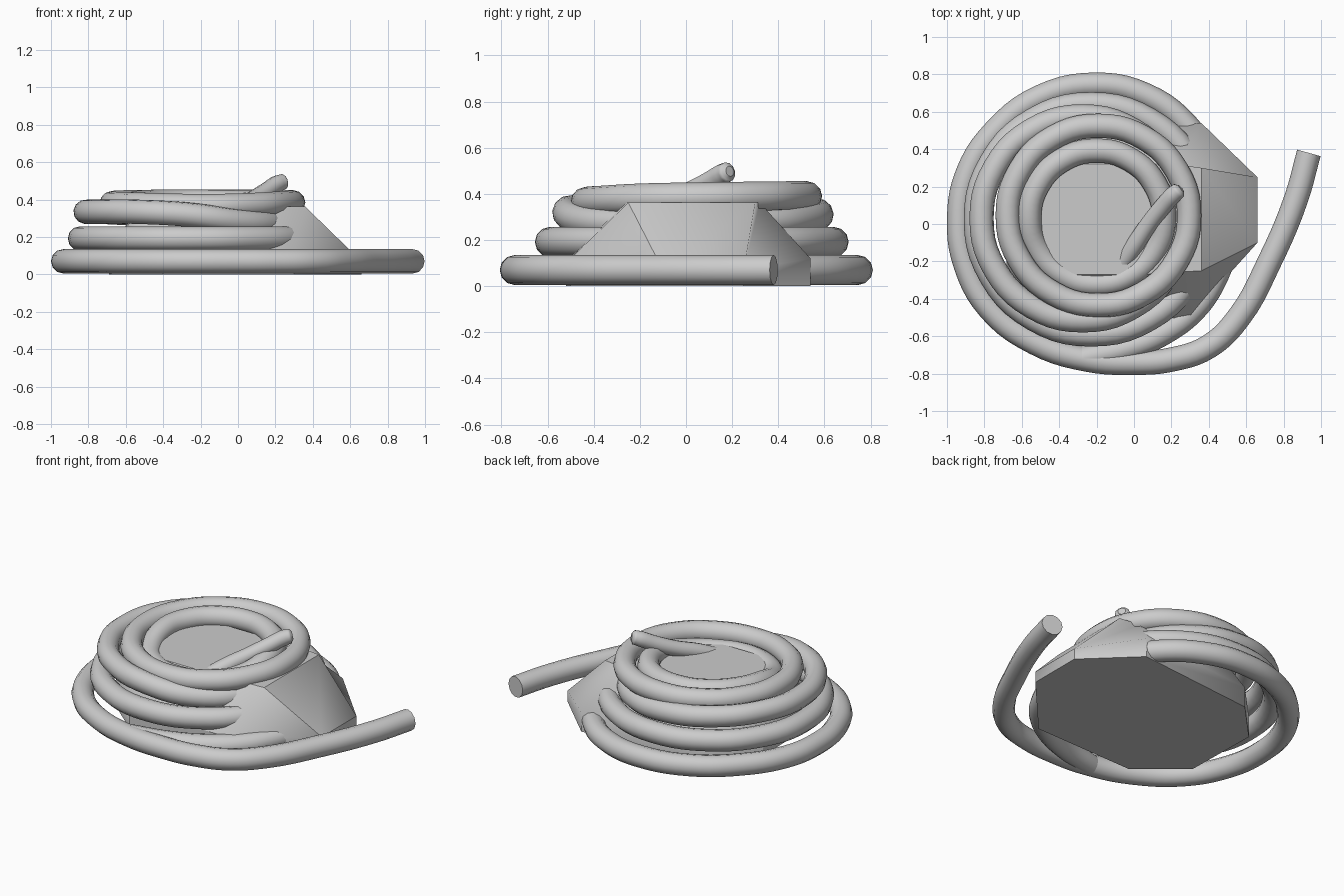
import bpy, bmesh, math

if "Cube" in bpy.data.objects:
    bpy.data.objects.remove(bpy.data.objects["Cube"])

R = 0.065  # rope radius


def rope(name, pts, cyclic=False, radii=None):
    cu = bpy.data.curves.new(name, 'CURVE')
    cu.dimensions = '3D'
    cu.bevel_depth = R
    cu.bevel_resolution = 4
    cu.resolution_u = 5
    cu.use_fill_caps = True
    sp = cu.splines.new('BEZIER')
    sp.bezier_points.add(len(pts) - 1)
    sp.use_cyclic_u = cyclic
    for i, (bp, p) in enumerate(zip(sp.bezier_points, pts)):
        bp.co = p
        bp.handle_left_type = bp.handle_right_type = 'AUTO'
        bp.radius = radii[i] if radii else 1
    ob = bpy.data.objects.new(name, cu)
    bpy.context.collection.objects.link(ob)
    return ob


def ring(cx, cy, rx, ry, heights):
    # clockwise loop starting at the right; heights give z around it
    n = len(heights)
    return [(cx + rx * math.cos(2 * math.pi * i / n),
             cy - ry * math.sin(2 * math.pi * i / n), z)
            for i, z in enumerate(heights)]


# Faceted core block that the rope is wound around
base = [(.66, -.1), (.66, .25), (.36, .54), (-.45, .46),
        (-.69, .21), (-.68, -.28), (-.4, -.52), (.3, -.5)]
rim_z = [.07, .07, .12, .13, .13, .13, .13, .12]
top = [(.36, -.25), (.36, .3), (.22, .32), (-.4, .32),
       (-.53, .18), (-.52, -.18), (-.44, -.27), (.02, -.27)]
bm = bmesh.new()
rings = [[bm.verts.new((x, y, 0)) for x, y in base],
         [bm.verts.new((x, y, z)) for (x, y), z in zip(base, rim_z)],
         [bm.verts.new((x, y, .362)) for x, y in top]]
bm.faces.new(rings[0][::-1])
bm.faces.new(rings[2])
for a, b in zip(rings, rings[1:]):
    for i in range(8):
        j = (i + 1) % 8
        bm.faces.new((a[i], a[j], b[j], b[i]))
bmesh.ops.recalc_face_normals(bm, faces=bm.faces)
me = bpy.data.meshes.new("core_block")
bm.to_mesh(me)
bm.free()
core = bpy.data.objects.new("core_block", me)
bpy.context.collection.objects.link(core)
bpy.context.view_layer.objects.active = core
core.select_set(True)
bpy.ops.object.shade_smooth_by_angle(angle=math.radians(42))

# Bottom coil with the loose tail
tail = [(.935, .38), (.865, .13), (.725, -.2), (.56, -.5), (.4, -.655),
        (.2, -.725), (0, -.742), (-.25, -.725), (-.53, -.635), (-.77, -.455),
        (-.9, -.22), (-.935, .02), (-.89, .27), (-.74, .5), (-.5, .68),
        (-.2, .745), (.06, .69), (.28, .53), (.42, .3), (.48, .05),
        (.48, -.15), (.43, -.3), (.33, -.45), (.18, -.57), (-.02, -.66),
        (-.28, -.72)]
rope("bottom_coil_and_tail", [(x, y, .07) for x, y in tail])

# Second coil, level
rope("second_coil", ring(-.228, .025, .617, .615, [.192] * 12), True)

# Third coil, dipping into the block on the right
rope("third_coil", ring(-.275, .03, .54, .545,
     [.27, .27, .285, .32, .335, .335, .335, .335, .325, .31, .29, .275]), True)

# Top coil resting on the block
rope("top_coil", ring(-.19, .045, .485, .48,
     [.385, .38, .37, .365, .37, .375, .38, .385, .388, .39, .39, .388]), True)

# Inner coil, sinking into the block at the front
rope("inner_coil", ring(-.2, .035, .36, .357,
     [.365, .33, .31, .31, .31, .325, .37, .385, .388, .388, .385, .38]), True)

# Raised loose end crossing over the coils, with a rounded tip
rope("loose_end", [(-.08, -.24, .30), (.0, -.12, .355), (.08, .0, .40),
     (.16, .1, .45), (.21, .155, .483), (.24, .18, .495), (.252, .19, .498)],
     radii=[.72, .75, .72, .72, .72, .66, .35])
